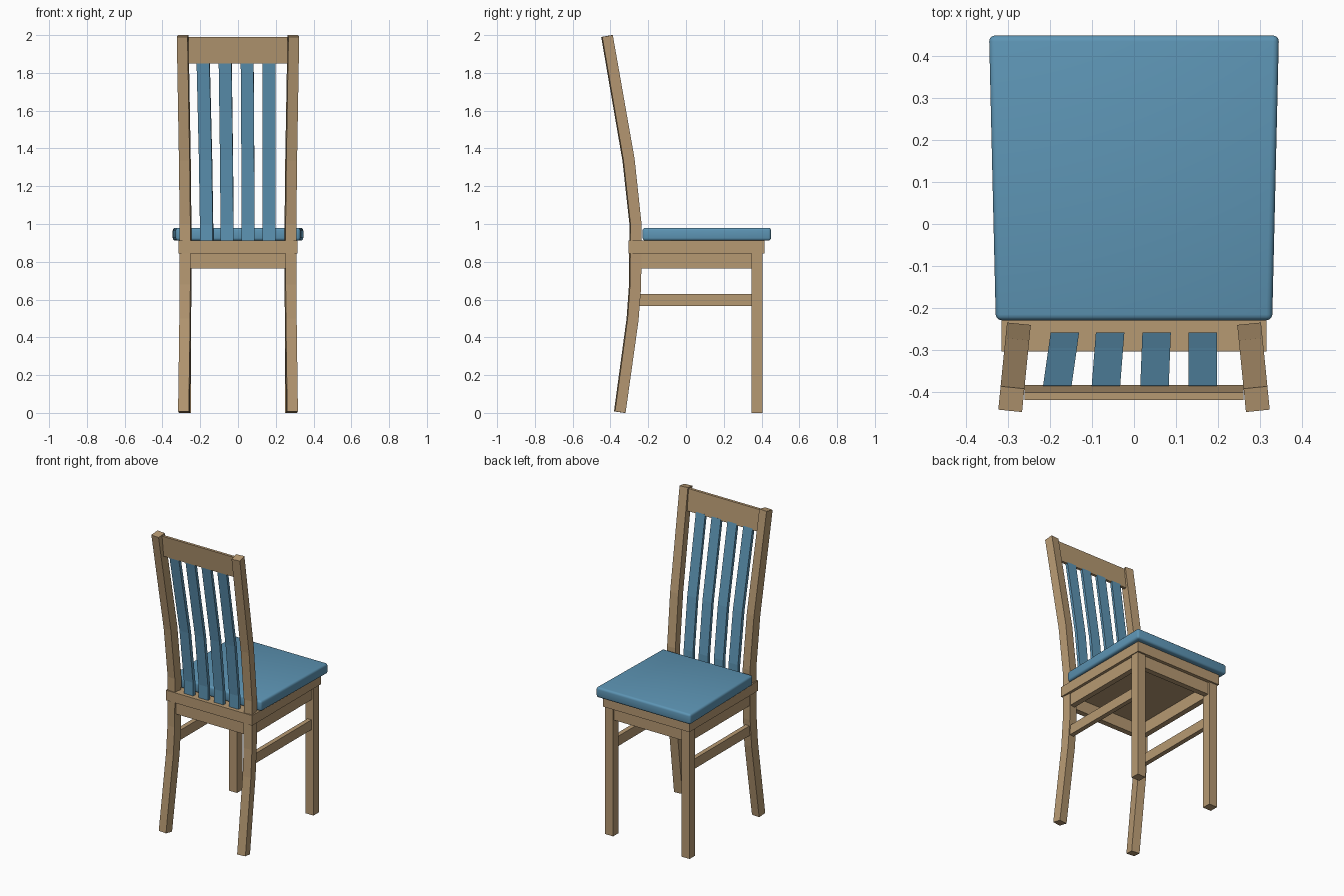
import bpy, bmesh
from mathutils import Matrix, Vector

if "Cube" in bpy.data.objects:
    bpy.data.objects.remove(bpy.data.objects["Cube"])


def material(name, color):
    m = bpy.data.materials.new(name)
    m.diffuse_color = (*color, 1)
    m.use_nodes = True
    m.node_tree.nodes["Principled BSDF"].inputs["Base Color"].default_value = m.diffuse_color
    return m


WOOD = material("light wood", (0.47, 0.32, 0.17))
BLUE = material("blue fabric", (0.11, 0.30, 0.46))


def finish(name, bm, mat):
    bmesh.ops.recalc_face_normals(bm, faces=bm.faces)
    me = bpy.data.meshes.new(name)
    bm.to_mesh(me)
    bm.free()
    me.materials.append(mat)
    ob = bpy.data.objects.new(name, me)
    bpy.context.collection.objects.link(ob)
    return ob


def box(name, x, y, z, mat=WOOD):
    """Box from (min, max) ranges."""
    bm = bmesh.new()
    bmesh.ops.create_cube(bm, size=1)
    for v in bm.verts:
        for i, (a, b) in enumerate((x, y, z)):
            v.co[i] = a if v.co[i] < 0 else b
    return finish(name, bm, mat)


def strip(name, path, width, mat, place):
    """Sweep side profile rows (y_back, z_back, y_front, z_front) across a width;
    place maps each point to its final position."""
    bm = bmesh.new()
    rings = []
    for yb, zb, yf, zf in path:
        pts = [(-width / 2, yb, zb), (width / 2, yb, zb),
               (width / 2, yf, zf), (-width / 2, yf, zf)]
        rings.append([bm.verts.new(place(Vector(p))) for p in pts])
    for a, b in zip(rings, rings[1:]):
        for i in range(4):
            j = (i + 1) % 4
            bm.faces.new((a[i], a[j], b[j], b[i]))
    bm.faces.new(rings[0])
    bm.faces.new(rings[-1])
    return finish(name, bm, mat)


# back posts: bent side profile, turned slightly outwards
post = [(-0.379, 0.008, -0.323, 0), (-0.312, 0.50, -0.254, 0.49),
        (-0.299, 0.68, -0.240, 0.67), (-0.297, 1.0, -0.238, 1.0),
        (-0.334, 1.335, -0.275, 1.345), (-0.447, 1.99, -0.391, 2.0)]
pivot = Vector((0.278, -0.27, 0))
for side, label in ((1, "right"), (-1, "left")):
    rot = Matrix.Rotation(0.1, 3, 'Z')

    def splay(p, side=side, rot=rot):
        q = rot @ Vector((p.x, p.y - pivot.y, p.z)) + pivot
        return Vector((q.x * side, q.y, q.z))
    strip(label + "_back_post", post, 0.057, WOOD, splay)

    # front leg, side apron and stretcher
    xs = lambda a, b: tuple(sorted((side * a, side * b)))
    box(label + "_front_leg", xs(0.25, 0.31), (0.347, 0.405), (0, 0.85))
    box(label + "_side_apron", xs(0.262, 0.298), (-0.25, 0.35), (0.765, 0.85))
    box(label + "_stretcher", xs(0.265, 0.295), (-0.262, 0.35), (0.565, 0.63))

# seat board and cross aprons
box("seat_board", (-0.316, 0.316), (-0.304, 0.416), (0.845, 0.912))
box("front_apron", (-0.255, 0.255), (0.358, 0.394), (0.765, 0.85))
box("back_apron", (-0.255, 0.255), (-0.289, -0.253), (0.765, 0.85))

# tilted top rail
strip("top_rail", [(-0.403, 1.85, -0.385, 1.85), (-0.420, 1.99, -0.402, 1.99)],
      0.524, WOOD, lambda p: p)

# back slats, leaning towards the left at the top
slat = [(-0.279, 0.90, -0.259, 0.90), (-0.279, 1.0, -0.259, 1.0),
        (-0.316, 1.34, -0.296, 1.34), (-0.404, 1.86, -0.386, 1.86)]
for i, (low, high) in enumerate(((-0.165, -0.183), (-0.057, -0.067),
                                 (0.054, 0.049), (0.164, 0.164))):
    def lean(p, low=low, high=high):
        t = (-0.259 - p.y) / 0.127
        return Vector((p.x + low + (high - low) * t, p.y, p.z))
    strip("back_slat_%d" % (i + 1), slat, 0.068, BLUE, lean)

# cushion: widening box with rounded edges
cushion = box("cushion", (-0.33, 0.33), (-0.23, 0.45), (0.912, 0.98), BLUE)
for v in cushion.data.vertices:
    if v.co.y > 0:
        v.co.x *= 0.346 / 0.33
bev = cushion.modifiers.new("soft edges", 'BEVEL')
bev.width = 0.014
bev.segments = 3
bpy.context.view_layer.objects.active = cushion
cushion.select_set(True)
bpy.ops.object.shade_smooth()
